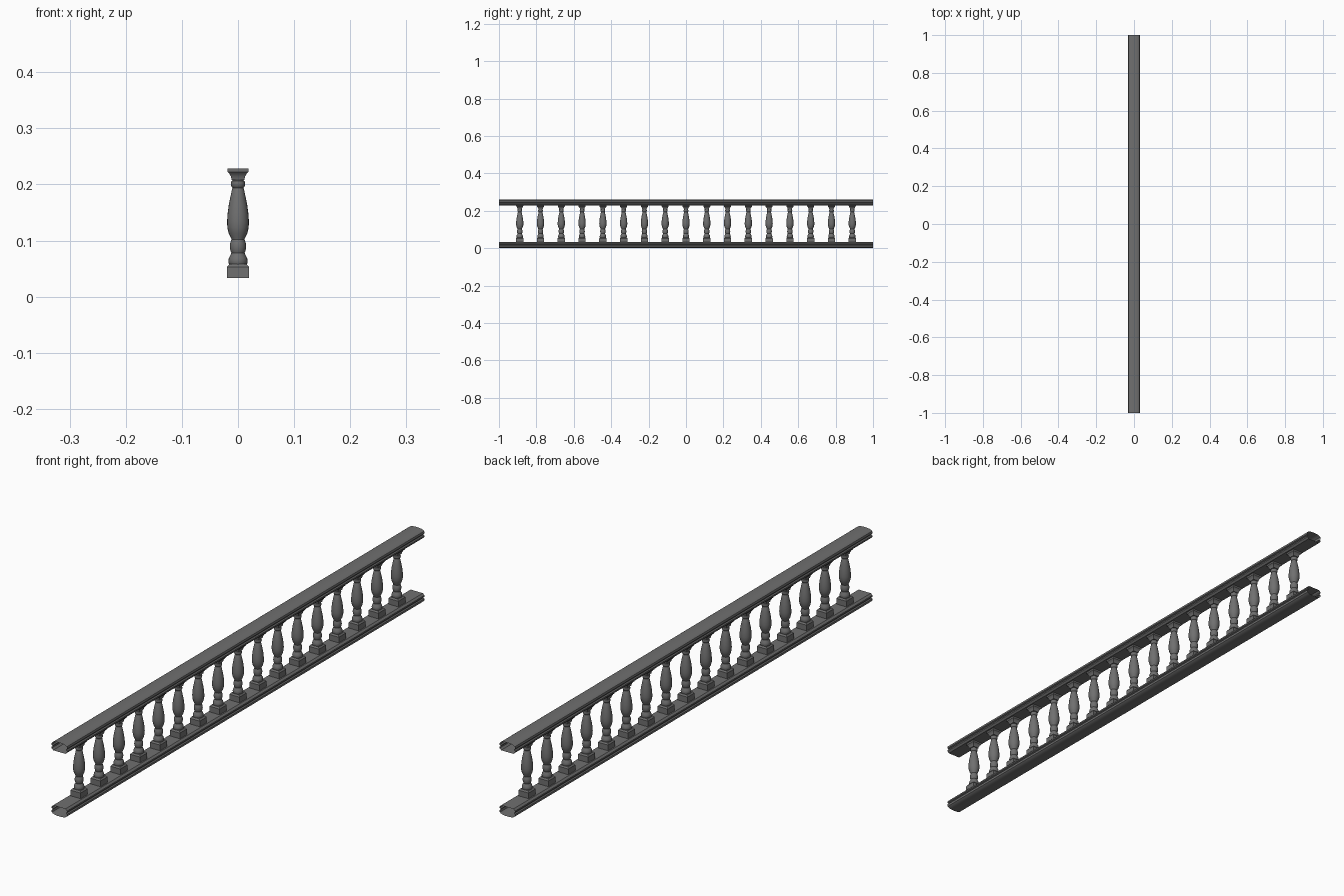
import bpy, bmesh, math

if "Cube" in bpy.data.objects:
    bpy.data.objects.remove(bpy.data.objects["Cube"])

stone = bpy.data.materials.new("dark grey stone")
stone.diffuse_color = (0.16, 0.16, 0.16, 1)
stone.use_nodes = True
stone.node_tree.nodes["Principled BSDF"].inputs["Base Color"].default_value = stone.diffuse_color


def finish(name, bm, smooth=None):
    bmesh.ops.recalc_face_normals(bm, faces=bm.faces)
    me = bpy.data.meshes.new(name)
    bm.to_mesh(me)
    bm.free()
    me.materials.append(stone)
    ob = bpy.data.objects.new(name, me)
    bpy.context.collection.objects.link(ob)
    if smooth:
        bpy.context.view_layer.objects.active = ob
        ob.select_set(True)
        bpy.ops.object.shade_smooth_by_angle(angle=math.radians(smooth))
        ob.select_set(False)
    return ob


def stack(bm, profile, y, sides, caps=False):
    """Rings of (half width, z) joined into a turned or square shape."""
    turn = math.pi / 4 if sides == 4 else 0
    k = math.sqrt(2) if sides == 4 else 1
    rings = [[bm.verts.new((r * k * math.cos(turn + 2 * math.pi * i / sides),
                            y + r * k * math.sin(turn + 2 * math.pi * i / sides), z))
              for i in range(sides)] for r, z in profile]
    for a, b in zip(rings, rings[1:]):
        for i in range(sides):
            j = (i + 1) % sides
            bm.faces.new((a[i], a[j], b[j], b[i]))
    if caps:
        bm.faces.new(rings[0])
        bm.faces.new(rings[-1])


# rails: open-ended moulded shells, half profile as (x, height from the inner face)
HALF = [(0.024, 0), (0.027, 0.003), (0.030, 0.006), (0.030, 0.011), (0.026, 0.013),
        (0.026, 0.016), (0.030, 0.018), (0.0305, 0.022), (0.029, 0.026),
        (0.025, 0.029), (0.018, 0.0315), (0.009, 0.0328)]


def rail(name, z0, direction):
    bm = bmesh.new()
    loop = HALF + [(-x, h) for x, h in reversed(HALF)]
    ends = [[bm.verts.new((x, y, z0 + direction * h)) for x, h in loop] for y in (-1, 1)]
    n = len(loop)
    for i in range(n):
        j = (i + 1) % n
        bm.faces.new((ends[0][i], ends[0][j], ends[1][j], ends[1][i]))
    return finish(name, bm, 30)


rail("top_rail", 0.228, 1)
rail("bottom_rail", 0.033, -1)

# baluster sections
PLINTH = [(0.0195, 0.033), (0.0195, 0.053), (0.0155, 0.058)]
TURNED = [(0.0145, 0.055), (0.0165, 0.059), (0.0172, 0.064), (0.0162, 0.069), (0.013, 0.075),
          (0.0118, 0.078), (0.0135, 0.082), (0.0145, 0.089), (0.0138, 0.096), (0.0115, 0.102),
          (0.0125, 0.105), (0.0165, 0.113), (0.019, 0.123), (0.0195, 0.134), (0.0185, 0.148),
          (0.0165, 0.163), (0.0135, 0.178), (0.0105, 0.192), (0.0095, 0.194),
          (0.0122, 0.197), (0.0128, 0.201), (0.0118, 0.206), (0.009, 0.208), (0.009, 0.212)]
CAPITAL = [(0.0115, 0.208), (0.0125, 0.214), (0.0155, 0.219), (0.0185, 0.222),
           (0.0188, 0.228)]

for i in range(17):
    y = (i - 8) / 9
    bm = bmesh.new()
    stack(bm, PLINTH, y, 4, True)
    stack(bm, TURNED, y, 20)
    stack(bm, CAPITAL, y, 4, True)
    finish(f"baluster_{i + 1}", bm, 35)
